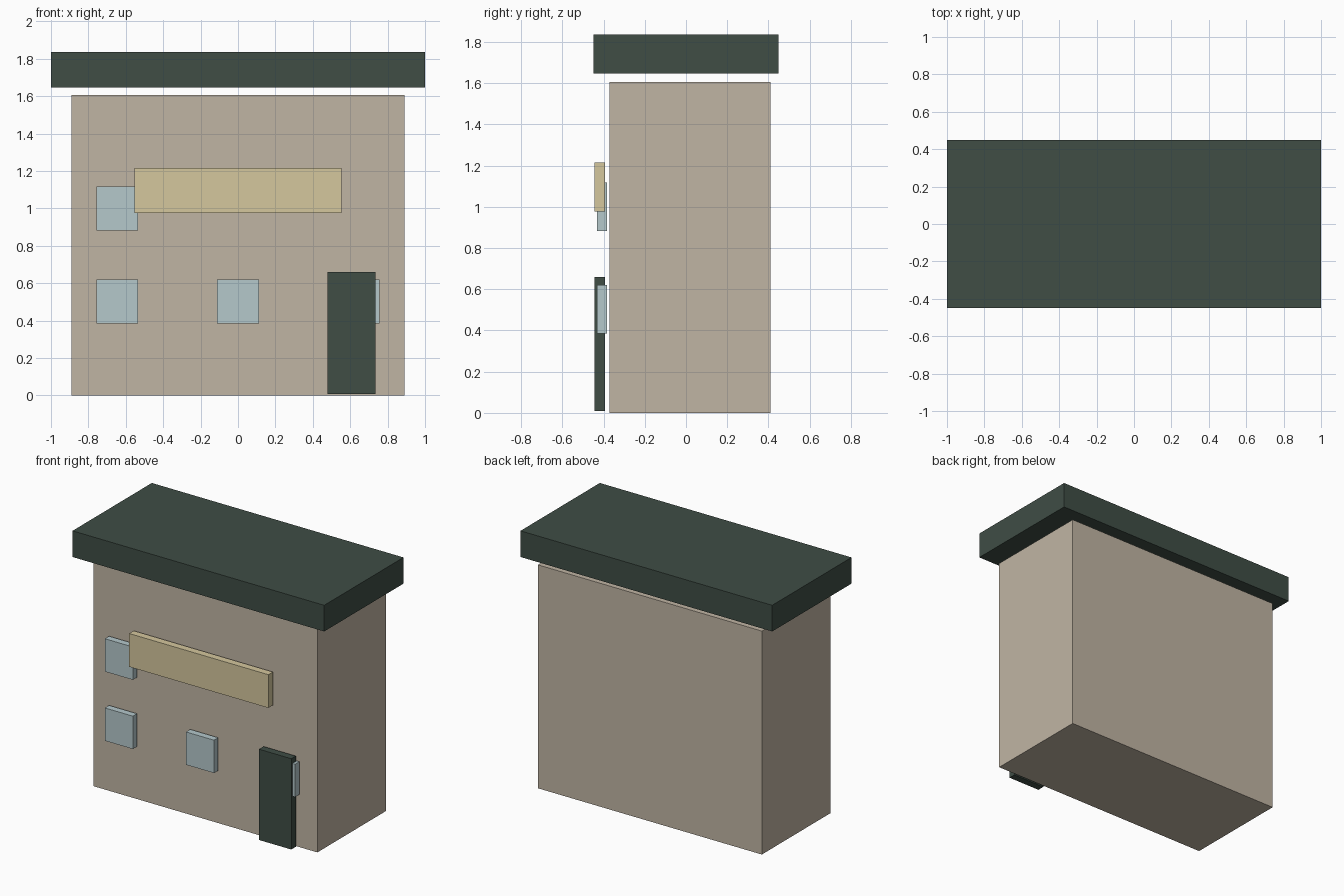
import bpy

if "Cube" in bpy.data.objects:
    bpy.data.objects.remove(bpy.data.objects["Cube"])


def material(name, rgb):
    m = bpy.data.materials.new(name)
    m.diffuse_color = (*rgb, 1)
    m.use_nodes = True
    m.node_tree.nodes["Principled BSDF"].inputs["Base Color"].default_value = m.diffuse_color
    return m


WALL = material("wall", (0.53, 0.46, 0.37))
DARK = material("dark_green", (0.05, 0.075, 0.06))
GLASS = material("glass", (0.46, 0.58, 0.60))
CREAM = material("cream", (0.66, 0.57, 0.34))


def box(name, x, y, z, mat):
    """Axis-aligned box from (min, max) ranges."""
    bpy.ops.mesh.primitive_cube_add(size=1, location=[sum(r) / 2 for r in (x, y, z)])
    o = bpy.context.object
    o.name = name
    o.scale = [r[1] - r[0] for r in (x, y, z)]
    bpy.ops.object.transform_apply(location=False, rotation=False, scale=True)
    o.data.materials.append(mat)


# Main block and overhanging roof slab, with a thin gap between
box("building_body", (-0.89, 0.89), (-0.37, 0.41), (0, 1.605), WALL)
box("roof_slab", (-1, 1), (-0.45, 0.45), (1.647, 1.835), DARK)

# Front door and blank sign board
box("door", (0.478, 0.735), (-0.445, -0.393), (0.008, 0.66), DARK)
box("sign_board", (-0.553, 0.553), (-0.445, -0.393), (0.976, 1.215), CREAM)

# Windows: three on the ground floor, one upstairs
for i, (cx, cz) in enumerate([(-0.645, 0.503), (0, 0.503), (0.645, 0.503), (-0.645, 1.0)]):
    box(f"window_{i + 1}", (cx - 0.111, cx + 0.111), (-0.431, -0.383),
        (cz - 0.118, cz + 0.118), GLASS)
